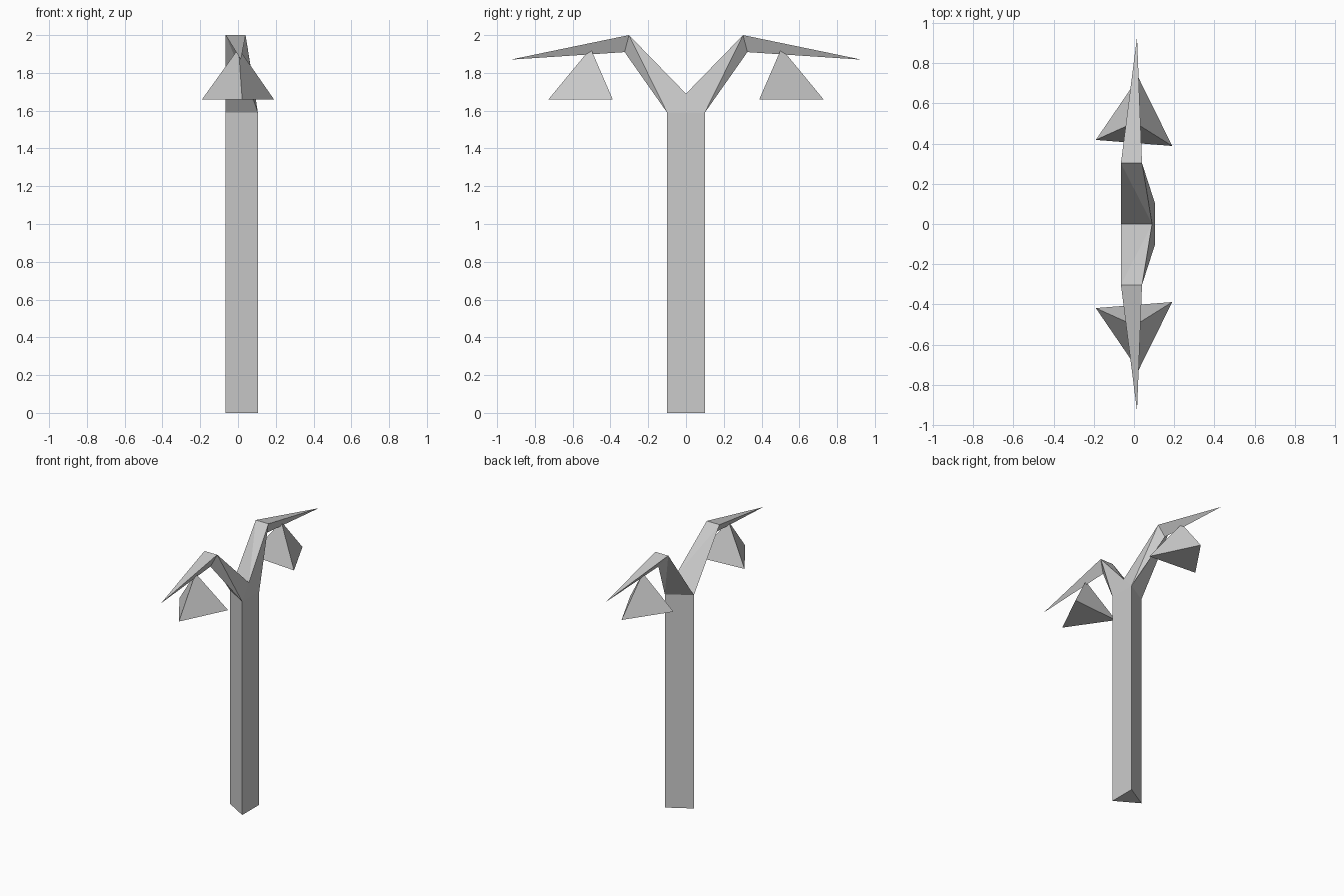
import bpy, bmesh

if "Cube" in bpy.data.objects:
    bpy.data.objects.remove(bpy.data.objects["Cube"], do_unlink=True)

# One plain grey for the whole lamp post
grey = bpy.data.materials.new("plain_grey")
grey.use_nodes = True
colour = (0.6, 0.6, 0.6, 1)
grey.diffuse_color = colour
grey.node_tree.nodes["Principled BSDF"].inputs["Base Color"].default_value = colour


def finish(name, bm):
    bmesh.ops.remove_doubles(bm, verts=bm.verts, dist=0.0005)
    bmesh.ops.recalc_face_normals(bm, faces=bm.faces)
    mesh = bpy.data.meshes.new(name)
    bm.to_mesh(mesh)
    bm.free()
    mesh.materials.append(grey)
    obj = bpy.data.objects.new(name, mesh)
    bpy.context.collection.objects.link(obj)
    return obj


def face(bm, *points):
    return bm.faces.new([bm.verts.new(p) for p in points])


def flip(p, side):
    return (p[0], p[1] * side, p[2])


# Shared corners: post triangle, crotch, elbow section and arm tip
post_height = 1.59
corner_a = (-0.065, 0, post_height)
corner_b = (0.105, 0.1, post_height)
crotch = (0.09, 0, 1.69)
elbow_a, elbow_b, elbow_low = (-0.065, 0.302, 2), (0.04, 0.302, 2), (0, 0.325, 1.91)
tip = (0.015, 0.93, 1.87)

# Three-sided post with two forked arms, welded into one closed shell
bm = bmesh.new()
top = [corner_a, flip(corner_b, -1), corner_b]
foot = [(x, y, 0) for x, y, z in top]
face(bm, *foot)
for i in range(3):
    j = (i + 1) % 3
    face(bm, foot[i], foot[j], top[j], top[i])
face(bm, top[1], top[2], crotch)

for side in (-1, 1):
    a, b, c, ea, eb, el, t = [flip(p, side) for p in
                              (corner_a, corner_b, crotch, elbow_a, elbow_b, elbow_low, tip)]
    # Rising branch: top, flank and underside
    face(bm, a, c, ea)
    face(bm, c, eb, ea)
    face(bm, c, b, eb)
    face(bm, b, el, eb)
    face(bm, a, b, ea)
    face(bm, b, el, ea)
    # Tapering arm reaching to a point
    face(bm, ea, eb, t)
    face(bm, eb, el, t)
    face(bm, el, ea, t)
finish("forked_post", bm)

# Three-sided lamp shades hanging under the arms
apex = (0.003, 0.505, 1.93)
rim = [(-0.19, 0.418, 1.66), (0.19, 0.388, 1.66), (0.022, 0.728, 1.66)]
for name, side in (("front_shade", -1), ("back_shade", 1)):
    bm = bmesh.new()
    ring = [flip(p, side) for p in rim]
    face(bm, *ring)
    for i in range(3):
        face(bm, ring[i], ring[(i + 1) % 3], flip(apex, side))
    finish(name, bm)
